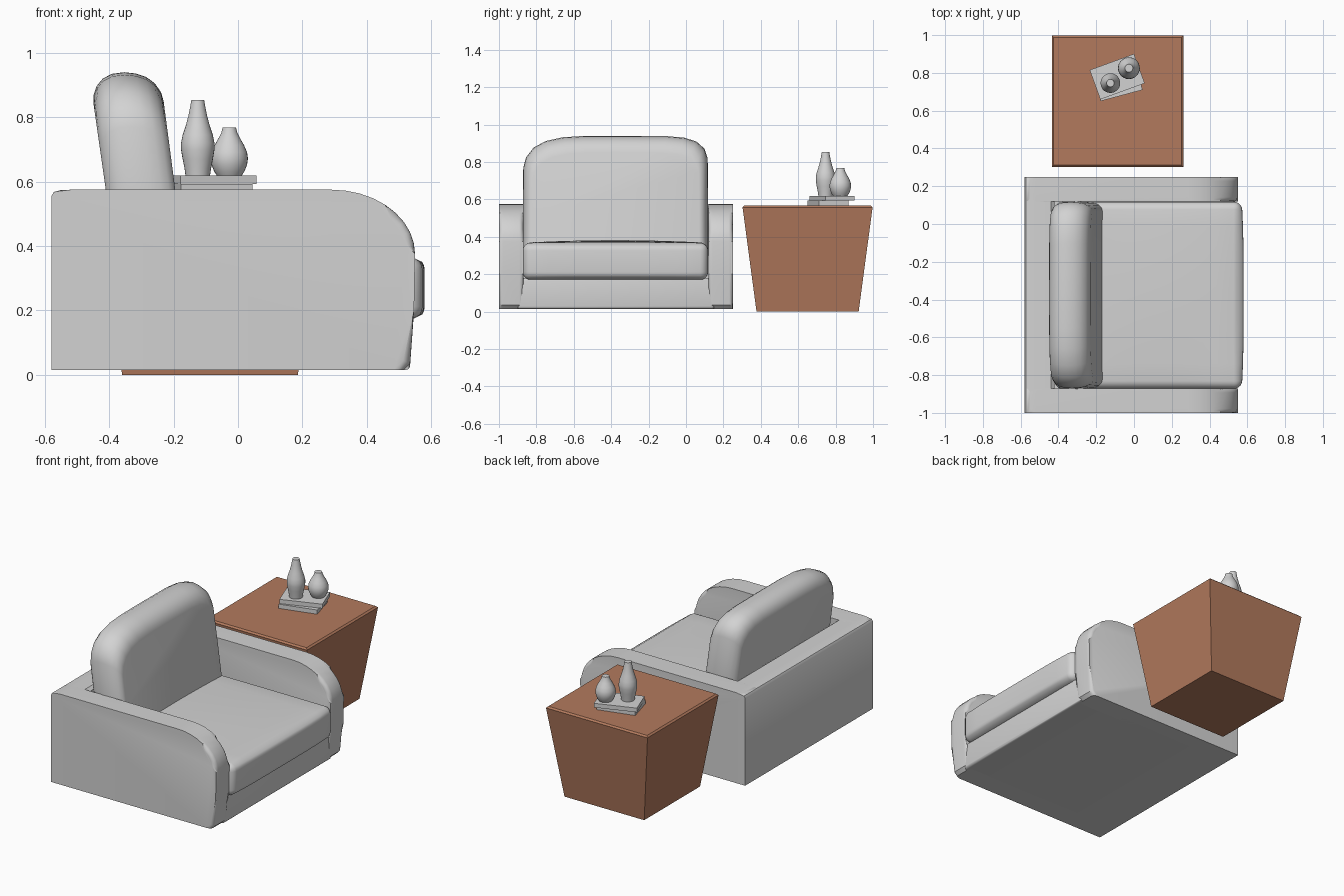
import bpy, bmesh, math
from mathutils import Matrix, Vector

if "Cube" in bpy.data.objects:
    bpy.data.objects.remove(bpy.data.objects["Cube"])


def material(name, rgb):
    m = bpy.data.materials.new(name)
    m.diffuse_color = (*rgb, 1)
    m.use_nodes = True
    m.node_tree.nodes["Principled BSDF"].inputs["Base Color"].default_value = m.diffuse_color
    return m


GREY = material("light_grey", (0.65, 0.65, 0.65))
BROWN = material("warm_brown", (0.45, 0.195, 0.11))


def finish(name, bm, mat, angle=35):
    bmesh.ops.recalc_face_normals(bm, faces=bm.faces)
    me = bpy.data.meshes.new(name)
    bm.to_mesh(me)
    bm.free()
    me.materials.append(mat)
    ob = bpy.data.objects.new(name, me)
    bpy.context.collection.objects.link(ob)
    bpy.ops.object.select_all(action='DESELECT')
    ob.select_set(True)
    bpy.context.view_layer.objects.active = ob
    if angle:
        bpy.ops.object.shade_smooth_by_angle(angle=math.radians(angle))
    return ob


def loft(bm, rings):
    """Skin a list of equal-length closed rings and cap both ends."""
    vs = [[bm.verts.new(p) for p in r] for r in rings]
    n = len(vs[0])
    for a, b in zip(vs, vs[1:]):
        for i in range(n):
            bm.faces.new((a[i], a[(i + 1) % n], b[(i + 1) % n], b[i]))
    bm.faces.new(vs[0])
    bm.faces.new(vs[-1])


def box(bm, lo, hi):
    size = [b - a for a, b in zip(lo, hi)]
    mid = [(a + b) / 2 for a, b in zip(lo, hi)]
    bmesh.ops.create_cube(bm, size=1, matrix=Matrix.Translation(mid) @ Matrix.Diagonal((*size, 1)))


def lathe(name, x, y, profile, mat, sides=28):
    bm = bmesh.new()
    loft(bm, [[(x + r * math.cos(2 * math.pi * i / sides), y + r * math.sin(2 * math.pi * i / sides), z)
               for i in range(sides)] for r, z in profile])
    finish(name, bm, mat)


# Sofa arms: side profile with a large rounded front corner
rear = [(-0.58, 0.015), (-0.58, 0.555), (-0.572, 0.568), (-0.55, 0.574), (-0.52, 0.575)]
front = [(0.29 + 0.26 * math.sin(a), 0.375 + 0.2 * math.cos(a))
         for a in [math.pi / 2 * i / 9 for i in range(10)]]
side = rear + front + [(0.547, 0.2), (0.535, 0.035), (0.515, 0.015)]
for name, y0, y1 in (("arm_front_side", -1.0, -0.87), ("arm_table_side", 0.12, 0.25)):
    bm = bmesh.new()
    loft(bm, [[(x, y, z) for x, z in side] for y in (y0, y1)])
    rim = []
    for e in bm.edges:
        m = (e.verts[0].co + e.verts[1].co) / 2
        if abs(e.verts[0].co.y - e.verts[1].co.y) < 1e-5 and m.x > -0.54 and m.z > 0.02:
            rim.append(e)
    bmesh.ops.bevel(bm, geom=rim, offset=0.022, segments=4, profile=0.5, affect='EDGES')
    finish(name, bm, GREY)

# Sofa back frame
bm = bmesh.new()
loft(bm, [[(x, y, z) for x, z in rear + [(-0.44, 0.575), (-0.42, 0.56), (-0.42, 0.015)]]
          for y in (-0.975, 0.225)])
finish("back_frame", bm, GREY)

# Base below the seat
bm = bmesh.new()
box(bm, (-0.57, -0.9, 0.015), (0.535, 0.15, 0.18))
bmesh.ops.bevel(bm, geom=[e for e in bm.edges if all(v.co.x > 0 for v in e.verts)],
                offset=0.015, segments=3, profile=0.5, affect='EDGES')
finish("base", bm, GREY)

# Seat cushion: rounded box with a crowned top and bulging front
bm = bmesh.new()
box(bm, (-0.42, -0.873, 0.17), (0.57, 0.118, 0.368))
bmesh.ops.bevel(bm, geom=bm.edges[:], offset=0.042, segments=5, profile=0.5, affect='EDGES')
bmesh.ops.subdivide_edges(bm, edges=[e for e in bm.edges if e.calc_length() > 0.5],
                          cuts=9, use_grid_fill=True)
for v in bm.verts:
    u, w = (v.co.x - 0.075) / 0.495, (v.co.y + 0.3775) / 0.4955
    if v.co.z > 0.36:
        v.co.z += 0.014 * max(0, 1 - u * u) * max(0, 1 - w * w)
    if v.co.x > 0.56:
        v.co.x += 0.01 * max(0, 1 - w ** 4)
finish("seat_cushion", bm, GREY, 50)

# Back cushion: rounded outline lofted through its leaning thickness
outline = [(-0.875, 0.3), (-0.873, 0.55), (-0.87, 0.77), (-0.855, 0.825), (-0.815, 0.877), (-0.75, 0.912),
           (-0.66, 0.932), (-0.55, 0.939), (-0.38, 0.94), (-0.1, 0.938), (-0.01, 0.93), (0.055, 0.91),
           (0.098, 0.872), (0.116, 0.82), (0.119, 0.55), (0.12, 0.3)]
layers = [(0, 0.095), (0.02, 0.07), (0.08, 0.043), (0.18, 0.02), (0.32, 0.005), (0.5, 0),
          (0.66, 0.004), (0.8, 0.015), (0.91, 0.035), (0.98, 0.062), (1, 0.09)]
rings = []
for t, inset in layers:
    ring = []
    for y, z in outline:
        y -= 0.55 * inset * (y + 0.378) / 0.5
        z -= inset * (z - 0.3) / 0.64
        xb = -0.40 - 0.05 * (z - 0.5) / 0.35
        xf = -0.185 - 0.05 * (z - 0.5) / 0.38
        ring.append((xb + (xf - xb) * t, y, z))
    rings.append(ring)
bm = bmesh.new()
loft(bm, rings)
finish("back_cushion", bm, GREY, 50)

# Side table: tapered block with a thin bevelled top
def square(half, z):
    return [(-0.087 + sx * half, 0.65 + sy * half, z) for sx, sy in ((-1, -1), (1, -1), (1, 1), (-1, 1))]


bm = bmesh.new()
loft(bm, [square(0.273, 0), square(0.347, 0.553), square(0.348, 0.558), square(0.338, 0.567)])
finish("side_table", bm, BROWN, 0)

# Two stacked books
for name, x, y, z, length, width, turn in (("lower_book", -0.087, 0.76, 0.567, 0.23, 0.165, 15),
                                           ("upper_book", -0.089, 0.78, 0.593, 0.25, 0.166, 20)):
    bm = bmesh.new()
    box(bm, (-length / 2, -width / 2, 0), (length / 2, width / 2, 0.026))
    bm.transform(Matrix.Translation((x, y, z)) @ Matrix.Rotation(math.radians(turn), 4, 'Z'))
    finish(name, bm, GREY, 0)

# Vases
lathe("tall_vase", -0.125, 0.746,
      [(0.038, 0.618), (0.041, 0.64), (0.047, 0.67), (0.052, 0.70), (0.052, 0.72), (0.047, 0.745),
       (0.037, 0.775), (0.029, 0.805), (0.024, 0.83), (0.02, 0.853)], GREY)
lathe("round_vase", -0.027, 0.825,
      [(0.038, 0.618), (0.047, 0.632), (0.055, 0.652), (0.058, 0.672), (0.055, 0.692), (0.046, 0.713),
       (0.034, 0.734), (0.025, 0.752), (0.021, 0.768)], GREY)
